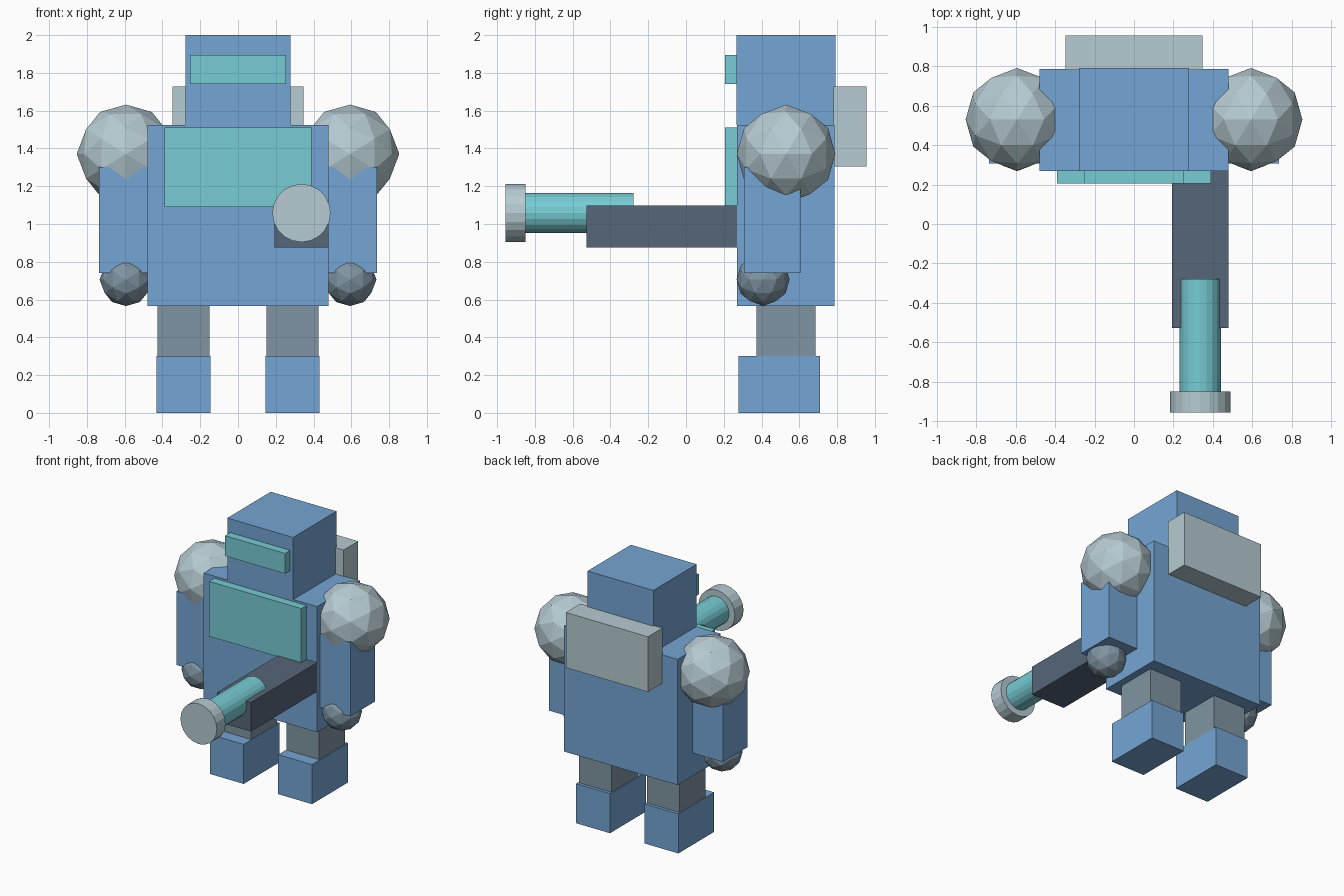
import bpy, bmesh, math
from mathutils import Matrix

if "Cube" in bpy.data.objects:
    bpy.data.objects.remove(bpy.data.objects["Cube"], do_unlink=True)


def material(name, rgb):
    lin = [((c / 255 + 0.055) / 1.055) ** 2.4 for c in rgb] + [1.0]
    m = bpy.data.materials.new(name)
    m.use_nodes = True
    m.diffuse_color = lin
    m.node_tree.nodes["Principled BSDF"].inputs["Base Color"].default_value = lin
    return m


blue = material("armour blue", (117, 165, 212))
teal = material("glass teal", (119, 204, 213))
pale = material("pale grey", (182, 203, 210))
grey = material("joint grey", (128, 149, 163))
dark = material("dark slate", (86, 102, 120))


def finish(name, bm, mat):
    mesh = bpy.data.meshes.new(name)
    bm.to_mesh(mesh)
    bm.free()
    mesh.materials.append(mat)
    ob = bpy.data.objects.new(name, mesh)
    bpy.context.collection.objects.link(ob)
    return ob


def box(name, mat, x, y, z):
    """Box from (low, high) ranges on each axis."""
    bm = bmesh.new()
    bmesh.ops.create_cube(bm, size=1)
    for v in bm.verts:
        v.co = [(lo + hi) / 2 + c * (hi - lo) for c, (lo, hi) in zip(v.co, (x, y, z))]
    return finish(name, bm, mat)


def ball(name, mat, centre, radius):
    """Faceted ball turned so that vertices lie on all three axes."""
    bm = bmesh.new()
    turn = Matrix.Rotation(-math.atan2(0.5257, 0.8507), 4, 'Y')
    bmesh.ops.create_icosphere(bm, subdivisions=2, radius=radius,
                               matrix=Matrix.Translation(centre) @ turn)
    return finish(name, bm, mat)


def tube(name, mat, radius, y0, y1):
    """Cylinder along y on the gun axis."""
    bm = bmesh.new()
    place = Matrix.Translation((0.336, (y0 + y1) / 2, 1.058))
    bmesh.ops.create_cone(bm, cap_ends=True, segments=20, radius1=radius, radius2=radius,
                          depth=y1 - y0, matrix=place @ Matrix.Rotation(math.pi / 2, 4, 'X'))
    return finish(name, bm, mat)


# Torso and head
box("torso", blue, (-0.48, 0.48), (0.27, 0.787), (0.565, 1.525))
box("head", blue, (-0.278, 0.278), (0.268, 0.792), (1.525, 2.0))
box("visor", teal, (-0.253, 0.253), (0.206, 0.28), (1.74, 1.895))
box("chest_panel", teal, (-0.39, 0.39), (0.206, 0.28), (1.09, 1.51))
box("backpack", pale, (-0.347, 0.347), (0.78, 0.955), (1.305, 1.727))

# Arms and legs on both sides
for side, s in (("left", 1), ("right", -1)):
    def span(a, b):
        return tuple(sorted((s * a, s * b)))
    ball(side + "_shoulder", pale, (s * 0.593, 0.53, 1.371), 0.261)
    box(side + "_arm", blue, span(0.451, 0.735), (0.307, 0.605), (0.74, 1.303))
    ball(side + "_hand", grey, (s * 0.593, 0.408, 0.706), 0.14)
    box(side + "_leg", grey, span(0.15, 0.426), (0.372, 0.685), (0.29, 0.575))
    box(side + "_foot", blue, span(0.146, 0.432), (0.277, 0.709), (0.0, 0.302))

# Gun
box("gun_body", dark, (0.192, 0.479), (-0.528, 0.28), (0.875, 1.097))
tube("gun_barrel", teal, 0.106, -0.86, -0.278)
tube("gun_muzzle", pale, 0.154, -0.955, -0.85)
